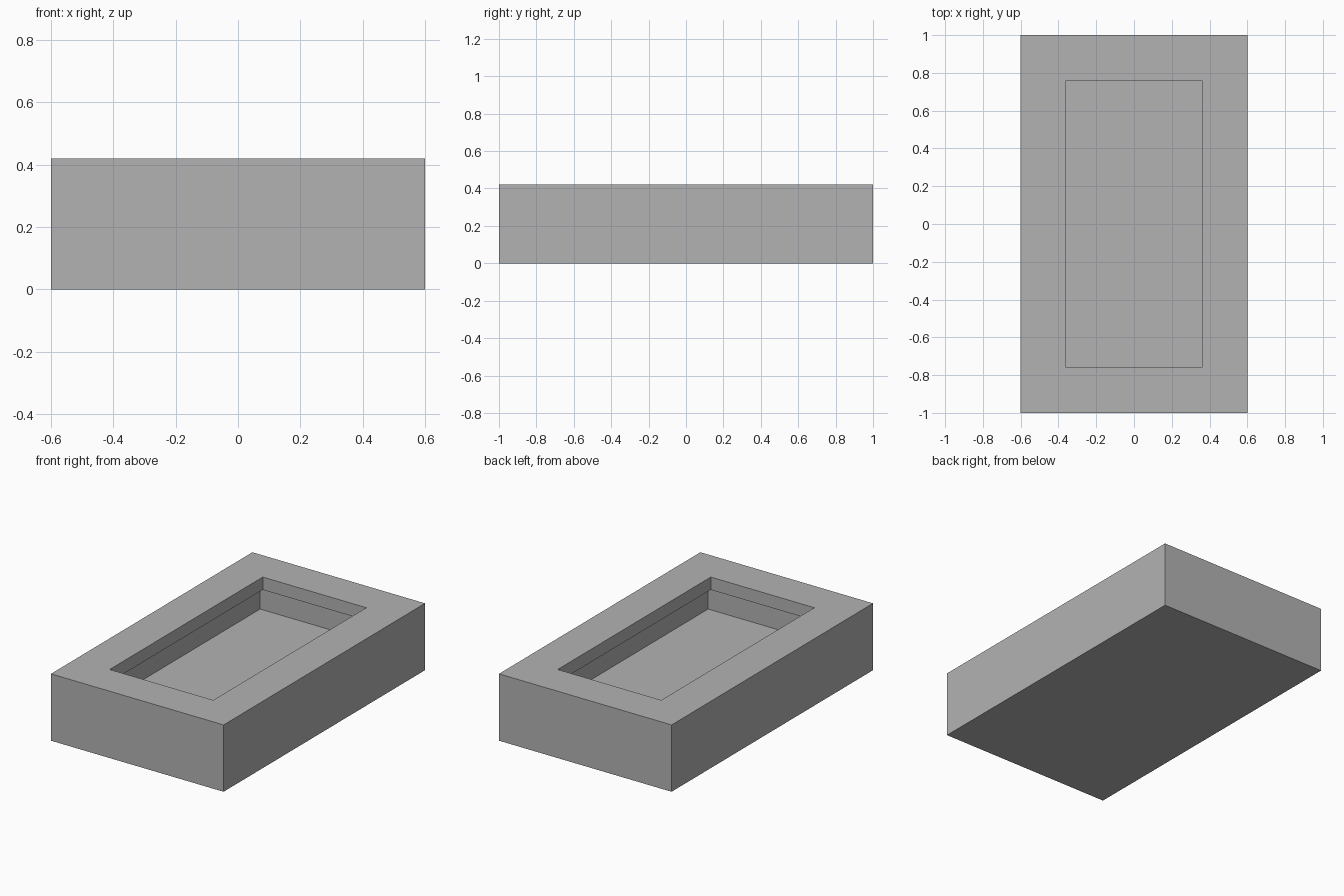
import bpy
import bmesh

if "Cube" in bpy.data.objects:
    bpy.data.objects.remove(bpy.data.objects["Cube"])

W, L, H = 0.60, 1.00, 0.42      # half width, half length, height
WALL, LIP = 0.18, 0.06          # wall and floor thickness, lip overhang
LIP_Z = H - 0.08                # underside of the lip

gray = bpy.data.materials.new("plain gray")
gray.diffuse_color = (0.45, 0.45, 0.45, 1)
gray.use_nodes = True
gray.node_tree.nodes["Principled BSDF"].inputs["Base Color"].default_value = gray.diffuse_color

bm = bmesh.new()


def ring(inset, z):
    """Rectangular loop set in from the outer sides."""
    x, y = W - inset, L - inset
    return [bm.verts.new(p) for p in ((-x, -y, z), (x, -y, z), (x, y, z), (-x, y, z))]


# Outer wall, rim, lip, undercut and cavity wall, from the base to the cavity floor
loops = [ring(i, z) for i, z in (
    (0, 0), (0, H), (WALL + LIP, H), (WALL + LIP, LIP_Z), (WALL, LIP_Z), (WALL, WALL))]
for a, b in zip(loops, loops[1:]):
    for i in range(4):
        j = (i + 1) % 4
        bm.faces.new((a[i], a[j], b[j], b[i]))
bm.faces.new(loops[0][::-1])    # underside
bm.faces.new(loops[-1])         # cavity floor
bmesh.ops.recalc_face_normals(bm, faces=bm.faces)

mesh = bpy.data.meshes.new("lipped_tray")
bm.to_mesh(mesh)
bm.free()
mesh.materials.append(gray)
tray = bpy.data.objects.new("lipped_tray", mesh)
bpy.context.collection.objects.link(tray)
